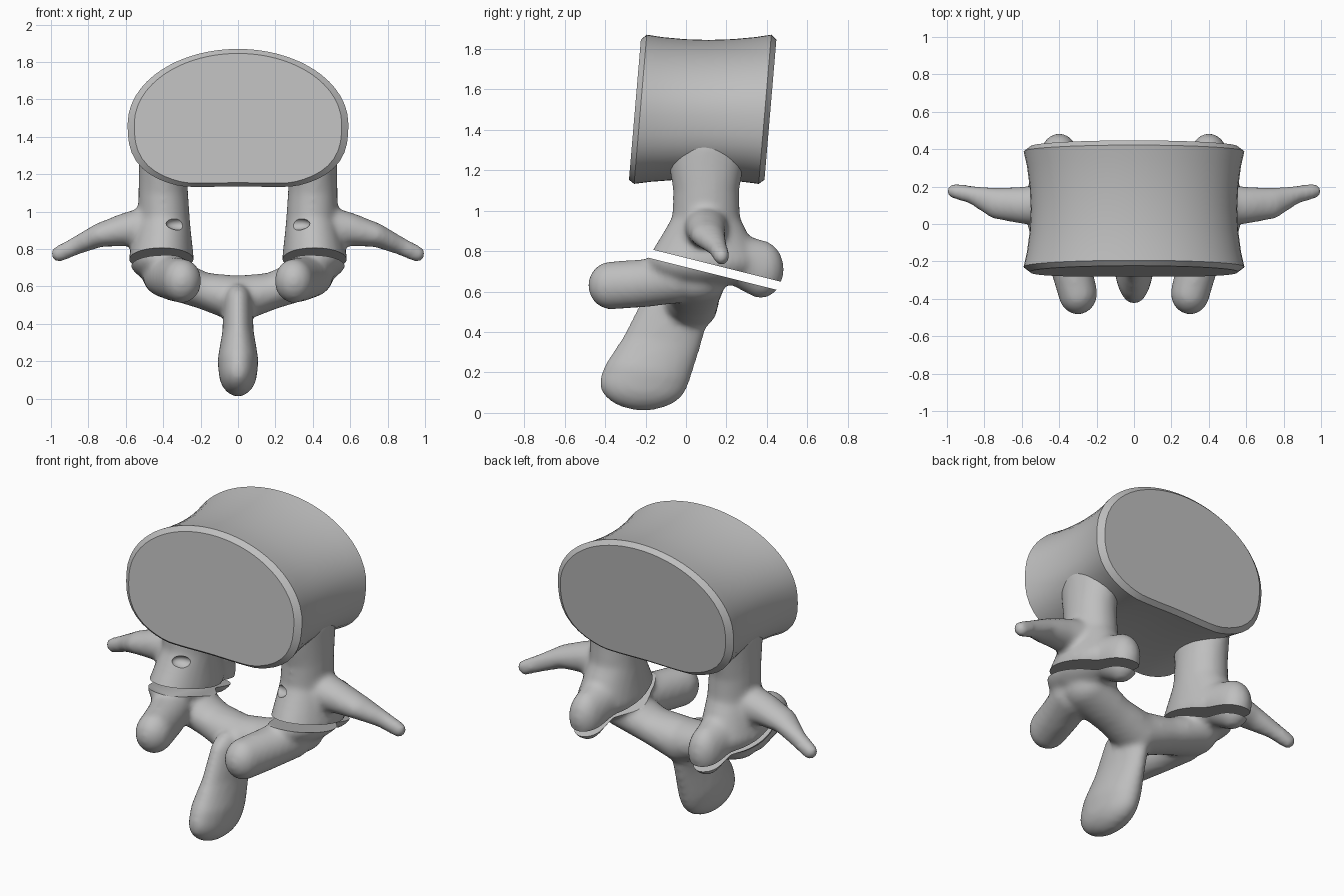
import bpy, bmesh, math
from mathutils import Matrix, Vector

old = bpy.data.objects.get("Cube")
if old:
    bpy.data.objects.remove(old, do_unlink=True)

# One plain bone grey for everything
bone = bpy.data.materials.new("bone_grey")
bone.use_nodes = True
grey = (0.52, 0.52, 0.52, 1)
bone.diffuse_color = grey
bone.node_tree.nodes["Principled BSDF"].inputs["Base Color"].default_value = grey


def make_object(name, bm):
    mesh = bpy.data.meshes.new(name)
    bmesh.ops.recalc_face_normals(bm, faces=bm.faces)
    bm.to_mesh(mesh)
    bm.free()
    mesh.materials.append(bone)
    obj = bpy.data.objects.new(name, mesh)
    bpy.context.collection.objects.link(obj)
    return obj


def activate(obj):
    bpy.ops.object.select_all(action="DESELECT")
    obj.select_set(True)
    bpy.context.view_layer.objects.active = obj


def ellipsoid(bm, center, radii):
    matrix = Matrix.Translation(center) @ Matrix.Diagonal((*radii, 1))
    bmesh.ops.create_icosphere(bm, subdivisions=3, radius=1, matrix=matrix)


def limb(bm, stations, sides=(1, -1), steps=6):
    """Sweep ellipsoids through (center, radii) stations, on each side."""
    for side in sides:
        for (c0, r0), (c1, r1) in zip(stations, stations[1:]):
            for i in range(steps + 1):
                c = Vector(c0).lerp(Vector(c1), i / steps)
                r = Vector(r0).lerp(Vector(r1), i / steps)
                ellipsoid(bm, (c.x * side, c.y, c.z), r)


# Vertebral body: kidney-shaped section lofted from front to back
def body_outline(count=72):
    points = []
    for i in range(count):
        a = math.tau * i / count
        c, s = math.cos(a), math.sin(a)
        n, height = (2, 0.4) if s >= 0 else (2.8, 0.355)
        r = (abs(c / 0.59) ** n + abs(s / height) ** n) ** (-1 / n)
        x, z = r * c, r * s
        if s < 0:
            z += 0.02 * max(0, 1 - (x / 0.3) ** 2)
        points.append((x, z))
    return points


bm = bmesh.new()
rings = []
for y, scale in ((-0.255, 0.94), (-0.228, 1), (-0.15, 0.97), (-0.04, 0.945),
                 (0.08, 0.935), (0.2, 0.945), (0.31, 0.97), (0.388, 1), (0.415, 0.94)):
    rings.append([bm.verts.new((x * scale, y + 0.085 * z * scale, 1.47 + z * scale))
                  for x, z in body_outline()])
for a, b in zip(rings, rings[1:]):
    for i in range(len(a)):
        j = (i + 1) % len(a)
        bm.faces.new((a[i], a[j], b[j], b[i]))
bm.faces.new(rings[0])
bm.faces.new(rings[-1])
body = make_object("vertebral_body", bm)
activate(body)
bpy.ops.object.shade_smooth_by_angle(angle=math.radians(30))

# Neural arch: overlapping swept limbs fused into one surface
bm = bmesh.new()
# pedicles, flaring where they meet the body and the joint mass
limb(bm, [((0.4, 0.1, 1.3), (0.13, 0.2, 0.12)),
          ((0.4, 0.1, 1.1), (0.135, 0.165, 0.1)),
          ((0.395, 0.1, 0.95), (0.14, 0.17, 0.1)),
          ((0.41, 0.09, 0.75), (0.175, 0.28, 0.13))])
# transverse processes
limb(bm, [((0.45, 0.1, 0.92), (0.1, 0.12, 0.12)),
          ((0.6, 0.1, 0.905), (0.08, 0.1, 0.09)),
          ((0.74, 0.11, 0.875), (0.06, 0.085, 0.065)),
          ((0.86, 0.155, 0.82), (0.05, 0.05, 0.05)),
          ((0.955, 0.175, 0.775), (0.047, 0.042, 0.045))])
# superior articular knobs
limb(bm, [((0.4, 0.2, 0.78), (0.13, 0.12, 0.12)),
          ((0.4, 0.37, 0.71), (0.1, 0.115, 0.145))])
# inferior articular processes
limb(bm, [((0.39, -0.05, 0.66), (0.12, 0.12, 0.12)),
          ((0.34, -0.22, 0.64), (0.11, 0.12, 0.12)),
          ((0.3, -0.37, 0.63), (0.105, 0.115, 0.12))])
# laminae meeting at the midline
limb(bm, [((0.38, 0.05, 0.65), (0.13, 0.15, 0.11)),
          ((0.18, 0.04, 0.575), (0.09, 0.13, 0.1)),
          ((0, 0.02, 0.53), (0.06, 0.14, 0.13))])
# spinous process
limb(bm, [((0, -0.06, 0.5), (0.08, 0.18, 0.12)),
          ((0, -0.12, 0.35), (0.085, 0.2, 0.1)),
          ((0, -0.19, 0.2), (0.11, 0.22, 0.14)),
          ((0, -0.21, 0.15), (0.105, 0.22, 0.14))], sides=(1,))
arch = make_object("neural_arch", bm)

# Cutter: sloping saw gap through both sides, plus small pedicle notches
bm = bmesh.new()
for side in (1, -1):
    bmesh.ops.create_cube(bm, size=1, matrix=Matrix.Translation((side * 0.42, 0.15, 0.706))
                          @ Matrix.Rotation(-math.atan(0.25), 4, "X")
                          @ Matrix.Diagonal((0.5, 1.2, 0.044, 1)))
    ellipsoid(bm, (side * 0.31, -0.08, 0.935), (0.075, 0.05, 0.035))
cutter = make_object("saw_cutter", bm)
cutter.hide_render = True

activate(arch)
fuse = arch.modifiers.new("fuse", "REMESH")
fuse.mode = "VOXEL"
fuse.voxel_size = 0.016
soften = arch.modifiers.new("soften", "SMOOTH")
soften.factor = 0.5
soften.iterations = 10
cut = arch.modifiers.new("cut", "BOOLEAN")
cut.operation = "DIFFERENCE"
cut.solver = "EXACT"
cut.object = cutter
for name in ("fuse", "soften", "cut"):
    bpy.ops.object.modifier_apply(modifier=name)
bpy.data.objects.remove(cutter, do_unlink=True)
bpy.ops.object.shade_smooth_by_angle(angle=math.radians(35))
